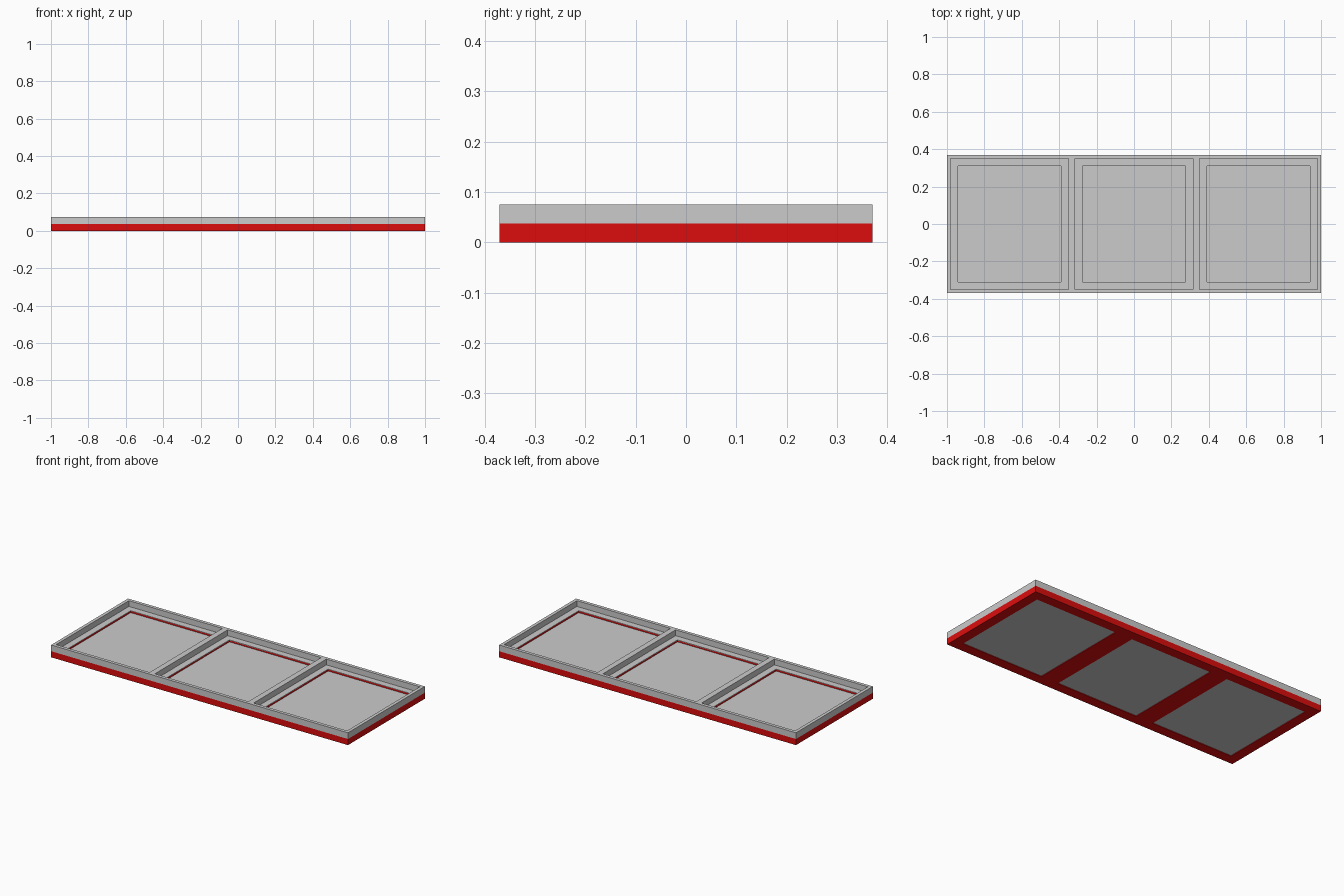
import bpy, bmesh

if "Cube" in bpy.data.objects:
    bpy.data.objects.remove(bpy.data.objects["Cube"])

BAYS_RIM = [(-0.98, -0.35), (-0.315, 0.315), (0.35, 0.98)]   # openings of the upper rim
LEDGE = 0.04                                                 # ledge width inside each bay
BAYS_IN = [(a + LEDGE, b - LEDGE) for a, b in BAYS_RIM]

red = bpy.data.materials.new("red")
red.diffuse_color = (0.72, 0.004, 0.004, 1)
red.use_nodes = True
red.node_tree.nodes["Principled BSDF"].inputs["Base Color"].default_value = red.diffuse_color


def finish(name, bm, mat=None):
    bmesh.ops.recalc_face_normals(bm, faces=bm.faces)
    mesh = bpy.data.meshes.new(name)
    bm.to_mesh(mesh)
    bm.free()
    obj = bpy.data.objects.new(name, mesh)
    bpy.context.collection.objects.link(obj)
    if mat:
        mesh.materials.append(mat)
    return obj


def bay_frame(name, half_x, half_y, bays, bay_y, z0, z1, mat=None):
    """Slab with a rectangular opening for every bay."""
    xs = [-half_x] + [x for bay in bays for x in bay] + [half_x]
    ys = [-half_y, -bay_y, bay_y, half_y]
    bm = bmesh.new()
    grid = [[bm.verts.new((x, y, z0)) for y in ys] for x in xs]
    for i in range(len(xs) - 1):
        for j in range(3):
            if i % 2 == 1 and j == 1:
                continue
            bm.faces.new((grid[i][j], grid[i + 1][j], grid[i + 1][j + 1], grid[i][j + 1]))
    ext = bmesh.ops.extrude_face_region(bm, geom=bm.faces[:], use_keep_orig=True)
    top = [v for v in ext["geom"] if isinstance(v, bmesh.types.BMVert)]
    bmesh.ops.translate(bm, verts=top, vec=(0, 0, z1 - z0))
    return finish(name, bm, mat)


def slab(name, x0, x1, half_y, z0, z1):
    bm = bmesh.new()
    bmesh.ops.create_cube(bm, size=1)
    bmesh.ops.scale(bm, vec=(x1 - x0, 2 * half_y, z1 - z0), verts=bm.verts)
    bmesh.ops.translate(bm, vec=((x0 + x1) / 2, 0, (z0 + z1) / 2), verts=bm.verts)
    return finish(name, bm)


# Red base frame, grey raised rim and the thin ledge inside each bay
bay_frame("base_frame", 1.0, 0.37, BAYS_IN, 0.31, 0.0, 0.037, red)
bay_frame("upper_rim", 1.0, 0.37, BAYS_RIM, 0.35, 0.037, 0.075)
bay_frame("ledge", 0.99, 0.36, BAYS_IN, 0.31, 0.036, 0.040)

# Floor panels, slightly recessed from both faces
for i, (a, b) in enumerate(BAYS_IN):
    slab(f"floor_panel_{i + 1}", a - 0.005, b + 0.005, 0.315, 0.004, 0.028)
